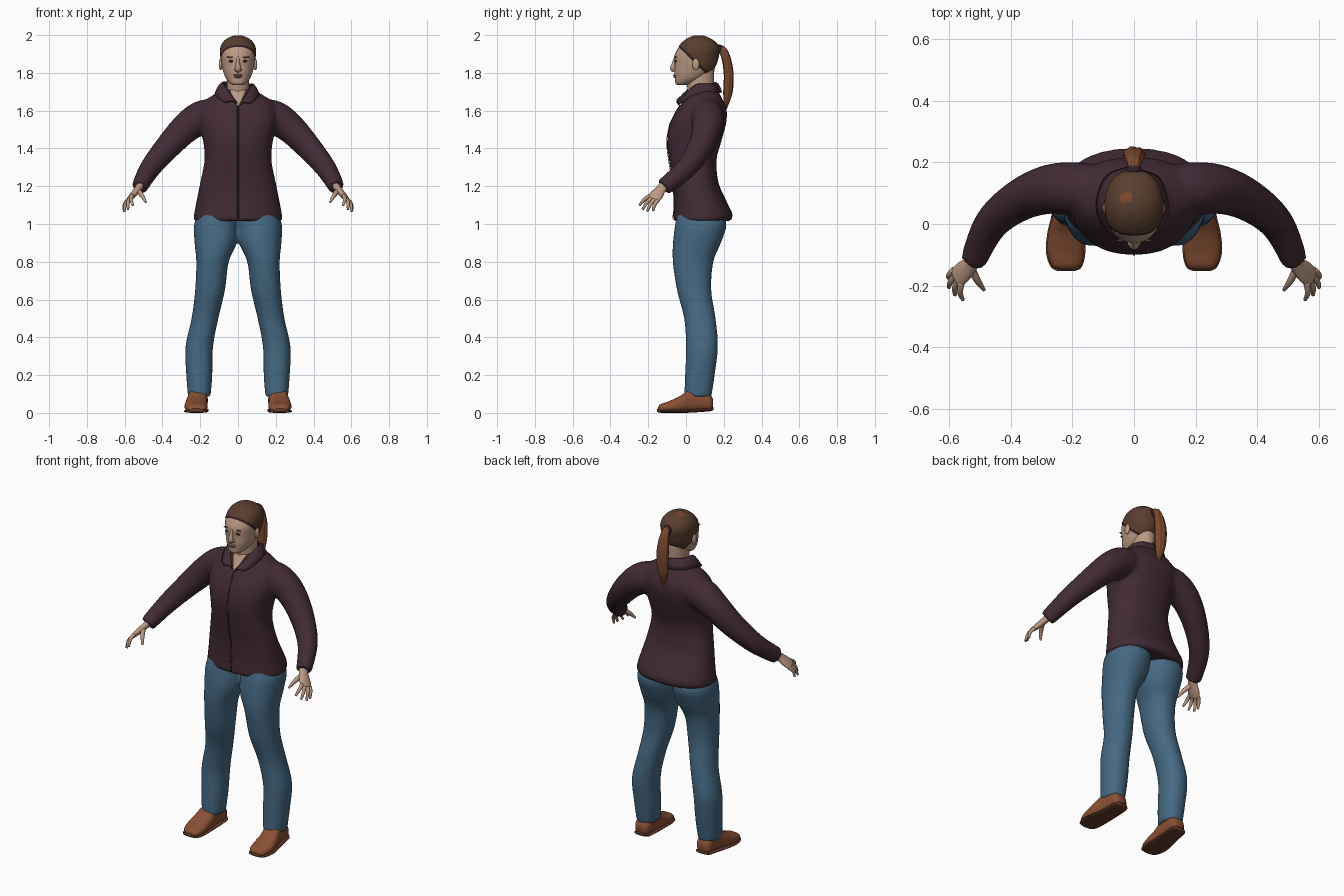
import bpy, bmesh, math
from mathutils import Vector

if "Cube" in bpy.data.objects:
    bpy.data.objects.remove(bpy.data.objects["Cube"])


def material(name, rgb):
    m = bpy.data.materials.new(name)
    m.use_nodes = True
    m.diffuse_color = (*rgb, 1)
    bsdf = m.node_tree.nodes["Principled BSDF"]
    bsdf.inputs["Base Color"].default_value = (*rgb, 1)
    bsdf.inputs["Roughness"].default_value = 0.8
    return m


SKIN = material("skin", (0.5, 0.32, 0.23))
HAIR = material("brown_hair", (0.1, 0.048, 0.028))
TAIL = material("auburn_hair", (0.2, 0.065, 0.027))
PLUM = material("dark_plum", (0.035, 0.014, 0.022))
JACKET = material("plum_cloth", (0.055, 0.024, 0.035))
DENIM = material("blue_denim", (0.06, 0.14, 0.225))
LEATHER = material("tan_leather", (0.25, 0.08, 0.035))
SOLE = material("brown_sole", (0.12, 0.04, 0.02))
LIP = material("lip", (0.33, 0.15, 0.12))
EYE = material("dark_eye", (0.03, 0.02, 0.018))


# ---- helpers ----
def spline(pts, steps=5):
    """Smooth interpolation through tuples of any length."""
    P = [pts[0], *pts, pts[-1]]
    out = []
    for i in range(len(pts) - 1):
        for s in range(steps):
            t = s / steps
            out.append([0.5 * (2*b + (c-a)*t + (2*a-5*b+4*c-d)*t*t + (3*b-a-3*c+d)*t**3)
                        for a, b, c, d in zip(*P[i:i + 4])])
    return out + [list(pts[-1])]


def ring(center, a, b, p=2.0, n=28, lobes=0.0):
    pts = []
    for k in range(n):
        t = 2 * math.pi * k / n
        c, s = math.cos(t), math.sin(t)
        r = (abs(c)**p + abs(s)**p) ** (-1 / p) * (1 + lobes * math.cos(7 * t))
        pts.append(Vector(center) + Vector(a) * (c * r) + Vector(b) * (s * r))
    return pts


def loft(bm, rings):
    rows = [[bm.verts.new(p) for p in r] for r in rings]
    n = len(rows[0])
    for r, q in zip(rows, rows[1:]):
        for k in range(n):
            bm.faces.new((r[k], r[(k+1) % n], q[(k+1) % n], q[k]))
    bm.faces.new(rows[0][::-1])
    bm.faces.new(rows[-1])


def column(bm, rows, p=2.0):
    """Upright body: rows of z, centre x, half width, front y, back y."""
    loft(bm, [ring((cx, (f+b)/2, z), (hx, 0, 0), (0, (b-f)/2, 0), p)
              for z, cx, hx, f, b in spline(rows)])


def tube(bm, rows, ref=(1, 0, 0), n=20, lobes=0.0):
    """Bent limb: rows of x, y, z, radius along ref, radius across it."""
    path = spline(rows)
    rings = []
    for i, q in enumerate(path):
        t = (Vector(path[min(i+1, len(path)-1)][:3]) - Vector(path[max(i-1, 0)][:3])).normalized()
        a = t.cross(Vector(ref)).normalized()
        rings.append(ring(q[:3], a.cross(t) * q[3], a * q[4], n=n, lobes=lobes))
    loft(bm, rings)


def ball(bm, loc, scale):
    vs = bmesh.ops.create_uvsphere(bm, u_segments=16, v_segments=10, radius=1)["verts"]
    for v in vs:
        v.co = Vector([c * s + l for c, s, l in zip(v.co, scale, loc)])


def grid(bm, rows):
    rows = [[bm.verts.new(p) for p in r] for r in rows]
    for r, q in zip(rows, rows[1:]):
        for k in range(len(r) - 1):
            bm.faces.new((r[k], r[k+1], q[k+1], q[k]))


def mirror(bm):
    new = bmesh.ops.duplicate(bm, geom=bm.verts[:] + bm.edges[:] + bm.faces[:])["geom"]
    for v in new:
        if isinstance(v, bmesh.types.BMVert):
            v.co.x *= -1


def finish(name, bm, *mats, voxel=0, solid=0):
    bmesh.ops.recalc_face_normals(bm, faces=bm.faces[:])
    me = bpy.data.meshes.new(name)
    bm.to_mesh(me)
    bm.free()
    me.shade_smooth()
    ob = bpy.data.objects.new(name, me)
    bpy.context.collection.objects.link(ob)
    for m in mats:
        me.materials.append(m)
    if solid:
        ob.modifiers.new("Thickness", "SOLIDIFY").thickness = solid
    if voxel:
        r = ob.modifiers.new("Blend", "REMESH")
        r.mode, r.voxel_size, r.use_smooth_shade = "VOXEL", voxel, True
        s = ob.modifiers.new("Soften", "SMOOTH")
        s.factor, s.iterations = 0.5, 5
    return ob


def front_y(rows, x, z, p):
    """Front surface of a column at x, z."""
    path = spline(rows, 12)
    _, _, hx, f, b = min(path, key=lambda r: abs(r[0] - z))
    return (f+b)/2 - (b-f)/2 * max(0, 1 - min(1, abs(x/hx))**p) ** (1/p)


def panel(name, rows, body, p, off, mat):
    """Thin plate of z, half width rows lying on the front of a column."""
    bm = bmesh.new()
    grid(bm, [[(x, front_y(body, x, z, p) - off, z) for x in (-w, -w/2, 0, w/2, w)]
              for z, w in spline(rows, 4)])
    return finish(name, bm, mat, solid=0.003)


# ---- jacket: torso and sleeves blended together ----
torso = [(1.015, 0, .235, -.068, .235), (1.05, 0, .233, -.066, .247), (1.12, 0, .22, -.064, .215),
         (1.22, 0, .2, -.07, .172), (1.34, 0, .177, -.09, .162), (1.44, 0, .185, -.1, .188),
         (1.53, 0, .205, -.085, .212), (1.6, 0, .208, -.05, .216), (1.65, 0, .18, -.017, .198),
         (1.69, 0, .12, .01, .178), (1.715, 0, .085, .022, .16)]
bm = bmesh.new()
tube(bm, [(.13, .115, 1.575, .09, .08), (.2, .115, 1.56, .09, .087), (.28, .112, 1.505, .08, .08),
          (.375, .075, 1.405, .068, .068), (.465, .0, 1.295, .056, .056),
          (.522, -.118, 1.195, .043, .046)])
mirror(bm)
column(bm, torso, 2.3)
finish("jacket", bm, JACKET, voxel=.011)
panel("jacket_placket", [(1.03, .004), (1.2, .004), (1.4, .004), (1.63, .004)], torso, 2.3, .004, PLUM)
panel("open_neck_skin", [(1.625, .002), (1.66, .022), (1.71, .045)], torso, 2.3, .007, SKIN)

# ---- collar ----
inner = spline([(.008, -.045, 1.635), (.042, -.005, 1.685), (.074, .05, 1.738), (.062, .125, 1.745),
                (0, .155, 1.742)])
outer = spline([(.062, -.042, 1.64), (.09, -.012, 1.655), (.115, .06, 1.688), (.085, .15, 1.695),
                (0, .182, 1.695)])
bm = bmesh.new()
grid(bm, [[Vector(a).lerp(Vector(b), t) + Vector((0, 0, .012 * math.sin(math.pi * t)))
           for t in (0, .25, .5, .75, 1)] for a, b in zip(inner, outer)])
mirror(bm)
finish("jacket_collar", bm, JACKET, solid=.01)

# ---- trousers ----
bm = bmesh.new()
column(bm, [(.085, .205, .06, -.01, .135), (.2, .205, .069, -.005, .152), (.35, .205, .073, 0, .169),
            (.5, .175, .071, -.01, .157), (.65, .148, .079, -.048, .134), (.8, .135, .086, -.07, .145),
            (.9, .118, .112, -.069, .185), (1.0, .115, .117, -.057, .215), (1.07, .1, .1, -.04, .18)], 2.2)
mirror(bm)
finish("trousers", bm, DENIM, voxel=.011)

# ---- shoes: sections along the foot of y, centre x, half width, bottom, top ----
foot = [(-.148, .22, .025, .008, .03), (-.135, .22, .047, .004, .046), (-.09, .222, .06, .003, .062),
        (-.03, .22, .058, .003, .09), (.02, .214, .052, .004, .125), (.08, .208, .048, .008, .13),
        (.125, .206, .044, .012, .1), (.142, .206, .028, .018, .075)]
for name, mat, grow in (("shoes", LEATHER, 0), ("shoe_soles", SOLE, .004)):
    bm = bmesh.new()
    loft(bm, [ring((cx, y + (y * .03 if grow else 0), ((lo + hi) / 2 if not grow else lo + .006)),
                   (hx + grow, 0, 0), (0, 0, ((hi - lo) / 2 if not grow else .009)), 2.6)
              for y, cx, hx, lo, hi in spline(foot)])
    mirror(bm)
    finish(name, bm, mat)

# ---- hands ----
across = Vector((.03, .05, -.03)).normalized()
bm = bmesh.new()
tube(bm, [(.51, -.1, 1.215, .027, .022), (.53, -.132, 1.185, .028, .019),
          (.555, -.155, 1.155, .036, .017), (.578, -.176, 1.13, .036, .012)], across)
knuckle = Vector((.573, -.17, 1.137))
tips = [(.556, -.246, 1.098), (.582, -.23, 1.076), (.602, -.206, 1.066), (.603, -.175, 1.068)]
for k, tip in enumerate(tips):
    base = knuckle + across * (k - 1.5) * .018
    mid = base.lerp(Vector(tip), .5) + Vector((.007, -.004, .005))
    tube(bm, [(*base, .011, .011), (*mid, .0095, .0095), (*tip, .006, .006)], across, 12)
tube(bm, [(.527, -.15, 1.175, .015, .013), (.508, -.185, 1.15, .012, .011),
          (.488, -.214, 1.115, .006, .006)], across, 12)
mirror(bm)
finish("hands", bm, SKIN)

# ---- neck ----
bm = bmesh.new()
column(bm, [(1.62, 0, .07, .025, .15), (1.69, 0, .062, .012, .15), (1.75, 0, .058, .005, .148),
            (1.82, 0, .06, .01, .15)])
finish("neck", bm, SKIN)

# ---- head, with hair marked off by a slanted hairline ----
head = [(1.735, 0, .026, -.045, .01), (1.745, 0, .042, -.056, .04), (1.77, 0, .063, -.058, .09),
        (1.8, 0, .076, -.062, .13), (1.84, 0, .086, -.06, .157), (1.885, 0, .091, -.062, .17),
        (1.92, 0, .093, -.048, .174), (1.955, 0, .083, -.025, .162), (1.983, 0, .056, .008, .128),
        (1.996, 0, .026, .038, .096), (1.999, 0, .006, .06, .074)]
bm = bmesh.new()
column(bm, head, 2.15)
LINE, BAND = 1.9, 1.918
for c in (LINE, BAND):
    bmesh.ops.bisect_plane(bm, geom=bm.verts[:] + bm.edges[:] + bm.faces[:],
                           plane_co=(0, 0, c), plane_no=(0, 1, 1))
for f in bm.faces:
    c = f.calc_center_median()
    f.material_index = 0 if c.y + c.z < LINE else 1 if c.y + c.z < BAND else 2
    if c.z > 1.983 and -.045 < c.x < -.005 and .07 < c.y < .1:
        f.material_index = 3
for v in bm.verts:
    if v.co.y + v.co.z > LINE + .002 and v.co.z < 1.985:
        v.co.x *= 1.03
        v.co.y = .06 + (v.co.y - .06) * 1.03
finish("head", bm, SKIN, PLUM, HAIR, TAIL)

# ---- ears and nose ----
bm = bmesh.new()
ball(bm, (.092, .052, 1.845), (.01, .019, .031))
mirror(bm)
finish("ears", bm, SKIN)
bm = bmesh.new()
tube(bm, [(0, -.054, 1.885, .008, .008), (0, -.064, 1.85, .01, .011), (0, -.07, 1.823, .016, .014),
          (0, -.06, 1.808, .013, .008)], n=16)
ball(bm, (.012, -.062, 1.817), (.009, .011, .008))
ball(bm, (-.012, -.062, 1.817), (.009, .011, .008))
finish("nose", bm, SKIN)

# ---- eyes, brows and mouth ----
for name, x, z, size, mat in (("eyes", .036, 1.862, (.014, .005, .006), EYE),
                              ("eyebrows", .038, 1.884, (.021, .005, .004), HAIR)):
    bm = bmesh.new()
    ball(bm, (x, front_y(head, x, z, 2.15), z), size)
    mirror(bm)
    finish(name, bm, mat)
bm = bmesh.new()
for z, w in ((1.788, .025), (1.779, .021)):
    ball(bm, (0, front_y(head, 0, z, 2.15) + .002, z), (w, .009, .006))
finish("lips", bm, LIP)

# ---- ponytail and tie ----
bm = bmesh.new()
tube(bm, [(0, .15, 1.915, .02, .02), (0, .188, 1.925, .02, .02), (0, .213, 1.875, .03, .023),
          (0, .226, 1.79, .036, .025), (0, .222, 1.7, .031, .024), (0, .213, 1.64, .018, .014),
          (0, .208, 1.6, .004, .004)], n=42, lobes=.07)
finish("ponytail", bm, TAIL)
bm = bmesh.new()
tube(bm, [(0, .168, 1.922, .022, .022), (0, .176, 1.924, .026, .026), (0, .184, 1.922, .022, .022)])
finish("hair_tie", bm, PLUM)
